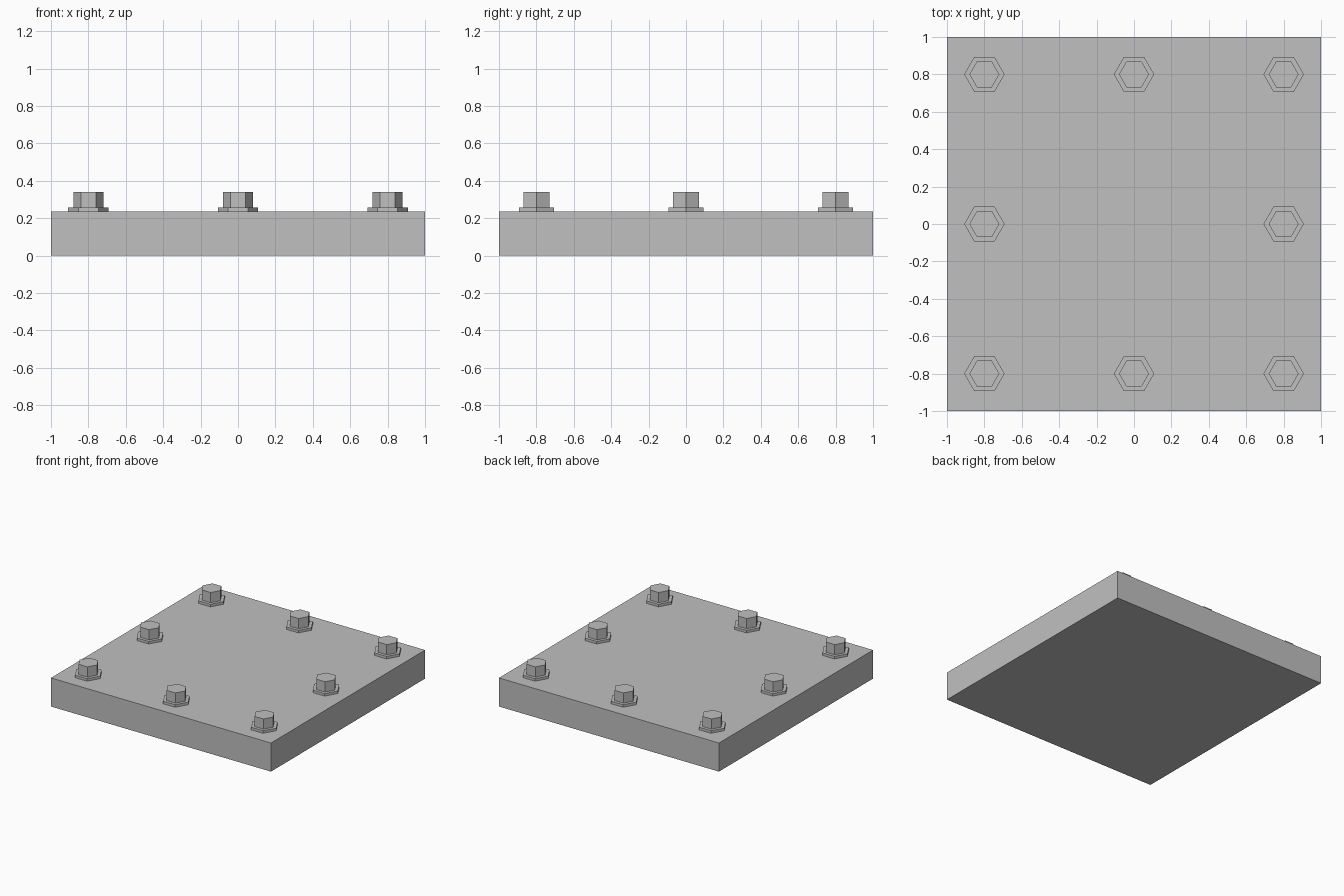
import bpy

if "Cube" in bpy.data.objects:
    bpy.data.objects.remove(bpy.data.objects["Cube"])

steel = bpy.data.materials.new("steel grey")
steel.diffuse_color = (0.53, 0.53, 0.53, 1)
steel.use_nodes = True
steel.node_tree.nodes["Principled BSDF"].inputs["Base Color"].default_value = steel.diffuse_color


def finish(name):
    obj = bpy.context.object
    obj.name = name
    obj.data.materials.append(steel)
    return obj


def hex_prism(name, radius, x, y, z0, z1):
    # Rotated so that two corners point along x
    bpy.ops.mesh.primitive_cylinder_add(
        vertices=6, radius=radius, depth=z1 - z0,
        location=(x, y, (z0 + z1) / 2), rotation=(0, 0, 0.5235988))
    return finish(name)


# Base plate
PLATE = 0.235
bpy.ops.mesh.primitive_cube_add(size=1, location=(0, 0, PLATE / 2))
plate = finish("base_plate")
plate.scale = (2, 2, PLATE)

# Eight bolts around the border, none in the centre
for x in (-0.8, 0, 0.8):
    for y in (-0.8, 0, 0.8):
        if x or y:
            hex_prism("bolt_washer", 0.108, x, y, PLATE, 0.256)
            hex_prism("bolt_head", 0.08, x, y, 0.256, 0.34)
